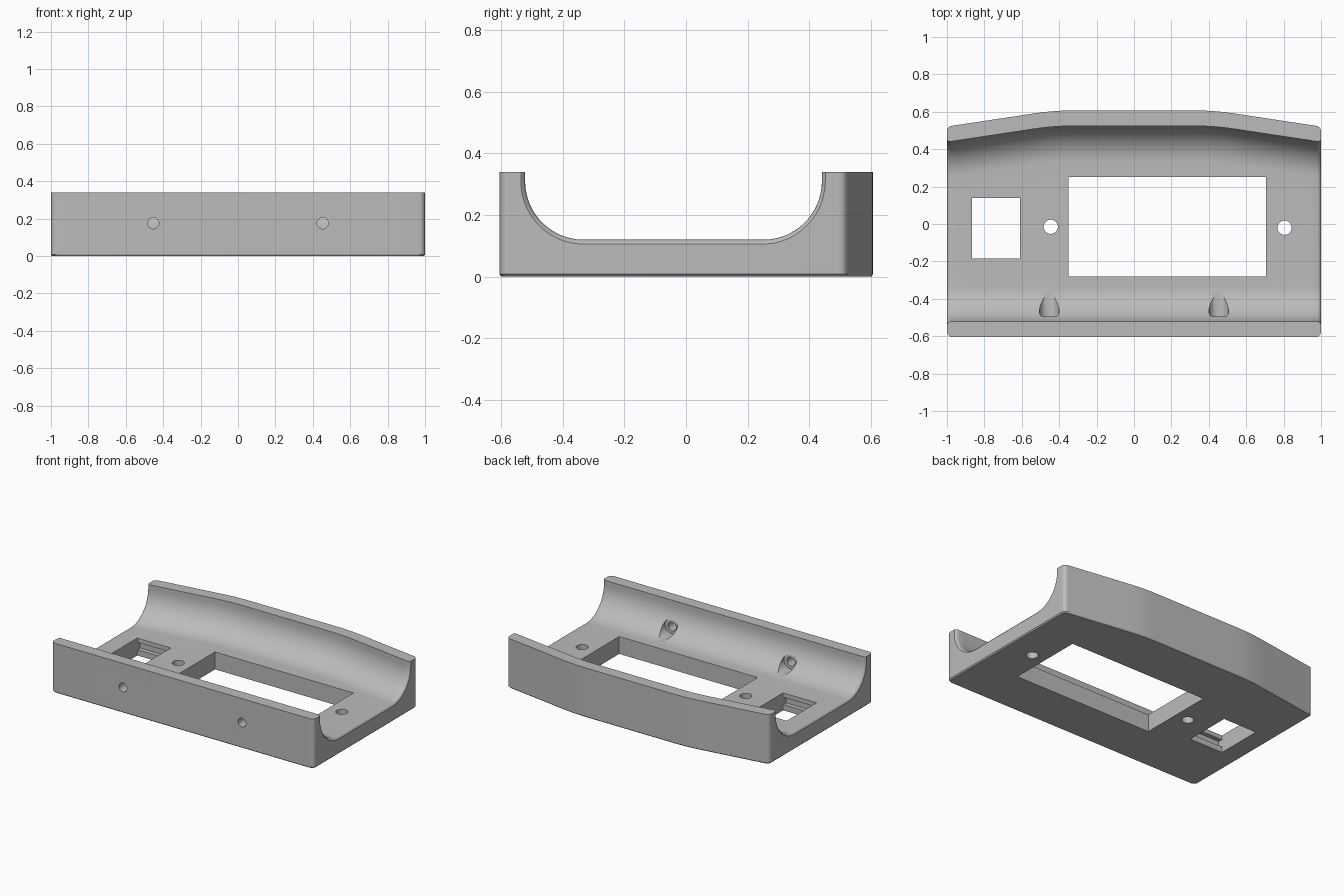
import bpy, bmesh
from math import sin, cos, pi, radians

cube = bpy.data.objects.get("Cube")
if cube:
    bpy.data.objects.remove(cube, do_unlink=True)

HEIGHT, FLOOR, FRONT = 0.34, 0.12, -0.605
CORNER, COVE, WALL = 0.03, 0.19, 0.083

grey = bpy.data.materials.new("plain_grey")
grey.use_nodes = True
grey.diffuse_color = (0.5, 0.5, 0.5, 1)
grey.node_tree.nodes["Principled BSDF"].inputs["Base Color"].default_value = (0.5, 0.5, 0.5, 1)


def back_y(x):
    """Outer back edge: flat middle, easing into straight tapered ends."""
    a, b, slope = 0.33, 0.53, 0.151
    x = min(abs(x), 1)
    if x < a:
        return 0.607
    if x < b:
        return 0.607 - slope * (x - a) ** 2 / (2 * (b - a))
    return 0.607 - slope * ((b - a) / 2 + x - b)


def arc(cx, cy, r, start, end, n):
    angles = [radians(start + (end - start) * i / n) for i in range(n + 1)]
    return [(cx + r * cos(t), cy + r * sin(t)) for t in angles]


def loft(name, rings):
    """Closed solid through matching rings of points."""
    bm = bmesh.new()
    loops = [[bm.verts.new(p) for p in ring] for ring in rings]
    for lo, hi in zip(loops, loops[1:]):
        for i in range(len(lo)):
            j = (i + 1) % len(lo)
            bm.faces.new((lo[i], lo[j], hi[j], hi[i]))
    bm.faces.new(loops[0])
    bm.faces.new(loops[-1])
    bmesh.ops.recalc_face_normals(bm, faces=bm.faces[:])
    mesh = bpy.data.meshes.new(name)
    bm.to_mesh(mesh)
    bm.free()
    obj = bpy.data.objects.new(name, mesh)
    bpy.context.collection.objects.link(obj)
    mesh.materials.append(grey)
    return obj


def box(name, x0, x1, y0, y1, z0, z1):
    corners = [(x0, y0), (x1, y0), (x1, y1), (x0, y1)]
    return loft(name, [[(x, y, z) for x, y in corners] for z in (z0, z1)])


def rod_z(name, x, y, r, z0, z1):
    ring = arc(x, y, r, 0, 360, 40)[:-1]
    return loft(name, [[(px, py, z) for px, py in ring] for z in (z0, z1)])


def rod_y(name, x, z, r, y0, y1):
    ring = arc(x, z, r, 0, 360, 40)[:-1]
    return loft(name, [[(px, y, pz) for px, pz in ring] for y in (y0, y1)])


# Body block with rounded corners, curved back and a small bottom chamfer
edge = 1 - CORNER
outline = arc(-edge, FRONT + CORNER, CORNER, 180, 270, 8)
outline += arc(edge, FRONT + CORNER, CORNER, 270, 360, 8)
outline += arc(edge, back_y(edge) - CORNER, CORNER, 0, 90, 8)
steps = 48
for i in range(1, steps):
    x = edge - 2 * edge * i / steps
    outline.append((x, back_y(x)))
outline += arc(-edge, back_y(edge) - CORNER, CORNER, 90, 180, 8)
layers = [(0, 0.992), (0.008, 1), (HEIGHT, 1)]
body = loft("cradle_body", [[(x * s, y * s, z) for x, y in outline] for z, s in layers])


# Trough with coved sides following the back, flared slightly at both ends
def trough_section(x, flare):
    front, back = FRONT + WALL, back_y(x) - WALL
    top, mid, r = HEIGHT + 0.2, FLOOR + COVE, COVE + flare
    pts = [(front - flare, top)]
    pts += arc(front + COVE, mid, r, 180, 270, 20)
    pts += arc(back - COVE, mid, r, 270, 360, 20)
    pts.append((back + flare, top))
    return [(x, y, z) for y, z in pts]


ends = [(0.98, 0), (0.988, 0.002), (0.995, 0.007), (1.0, 0.014), (1.1, 0.014)]
stations = [(-x, f) for x, f in reversed(ends)]
stations += [(-0.98 + 1.96 * i / steps, 0) for i in range(1, steps)]
stations += ends
cutters = [loft("trough_cutter", [trough_section(x, f) for x, f in stations])]

# Display window, switch window with snap grooves
cutters.append(box("window_cutter", -0.35, 0.705, -0.28, 0.25, -0.1, 0.3))
cutters.append(box("switch_cutter", -0.865, -0.61, -0.185, 0.14, -0.1, 0.3))
cutters.append(box("groove_cutter", -0.864, -0.611, -0.215, 0.17, 0.04, 0.09))

# Round floor holes
for x, y in ((-0.445, -0.015), (0.805, -0.02)):
    cutters.append(rod_z("floor_hole_cutter", x, y, 0.038, -0.1, 0.3))

# Screw holes through the front wall, counterbored from inside
for x in (-0.453, 0.453):
    cutters.append(rod_y("screw_hole_cutter", x, 0.175, 0.03, -0.8, -0.4))
    cutters.append(rod_y("counterbore_cutter", x, 0.175, 0.053, -0.495, -0.2))

bpy.ops.object.select_all(action='DESELECT')
body.select_set(True)
bpy.context.view_layer.objects.active = body
for cutter in cutters:
    cutter.hide_render = True
    cut = body.modifiers.new(cutter.name, 'BOOLEAN')
    cut.operation = 'DIFFERENCE'
    cut.solver = 'EXACT'
    cut.object = cutter
    bpy.ops.object.modifier_apply(modifier=cut.name)
    bpy.data.objects.remove(cutter, do_unlink=True)

bpy.ops.object.shade_smooth_by_angle(angle=radians(30))
